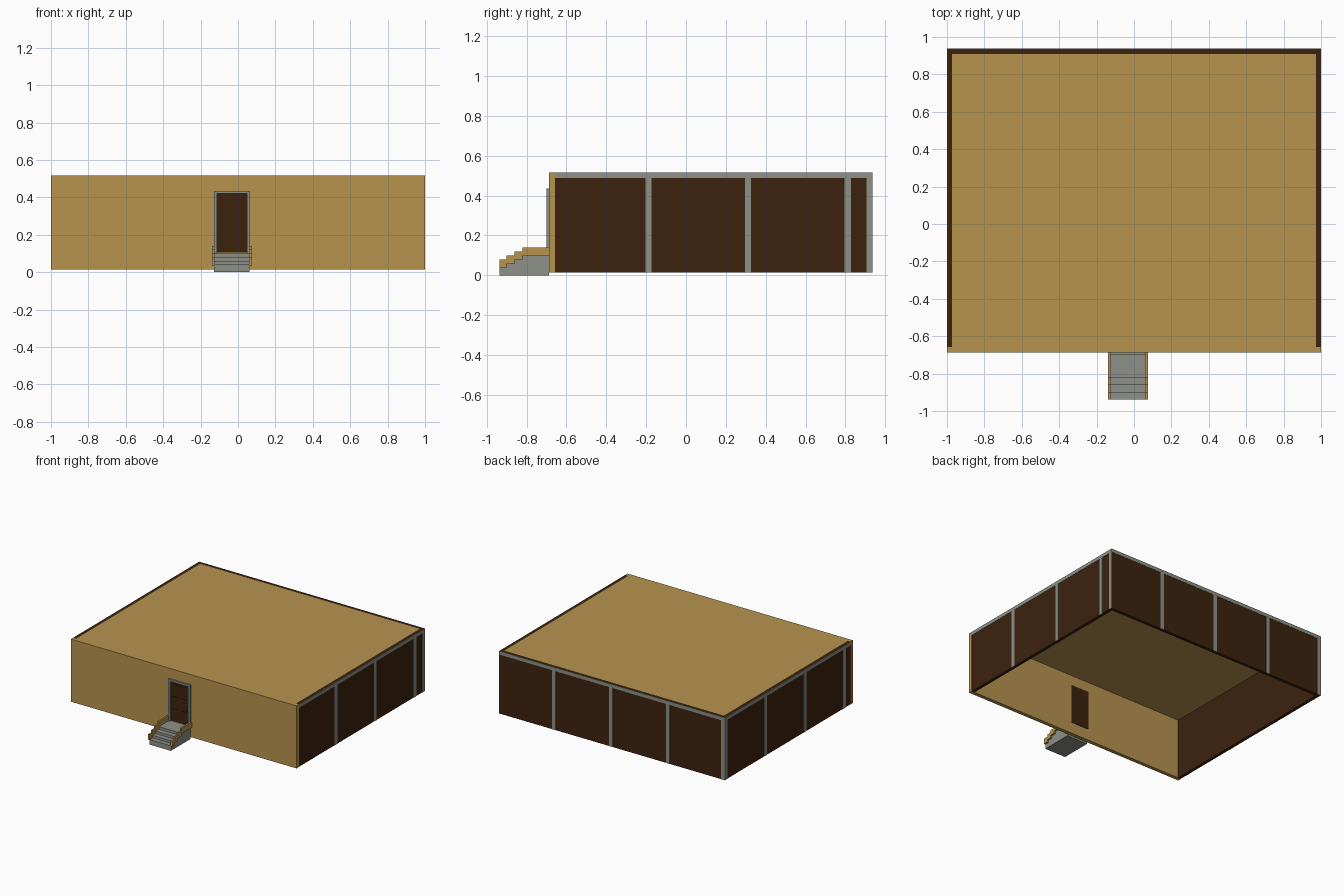
import bpy, bmesh

if "Cube" in bpy.data.objects:
    bpy.data.objects.remove(bpy.data.objects["Cube"])

def material(name, rgb):
    m = bpy.data.materials.new(name)
    m.diffuse_color = (*rgb, 1)
    m.use_nodes = True
    m.node_tree.nodes["Principled BSDF"].inputs["Base Color"].default_value = m.diffuse_color
    return m

TAN = material("tan", (0.47, 0.295, 0.078))
GREY = material("grey", (0.27, 0.283, 0.243))
BROWN = material("dark brown", (0.046, 0.016, 0.0045))

def finish(name, bm, mat):
    bmesh.ops.recalc_face_normals(bm, faces=bm.faces)
    me = bpy.data.meshes.new(name)
    bm.to_mesh(me)
    bm.free()
    me.materials.append(mat)
    ob = bpy.data.objects.new(name, me)
    bpy.context.collection.objects.link(ob)
    return ob

def box(name, mat, x0, x1, y0, y1, z0, z1):
    bm = bmesh.new()
    bmesh.ops.create_cube(bm, size=1)
    for v in bm.verts:
        v.co = (x1 if v.co.x > 0 else x0, y1 if v.co.y > 0 else y0, z1 if v.co.z > 0 else z0)
    return finish(name, bm, mat)

def extrude_x(name, mat, profile, x0, x1):
    """Extrude a (y, z) outline between two x positions."""
    bm = bmesh.new()
    f = bm.faces.new([bm.verts.new((x0, y, z)) for y, z in profile])
    r = bmesh.ops.extrude_face_region(bm, geom=[f])
    verts = [g for g in r["geom"] if isinstance(g, bmesh.types.BMVert)]
    bmesh.ops.translate(bm, verts=verts, vec=(x1 - x0, 0, 0))
    return finish(name, bm, mat)

# Overall sizes
Z0, Z1 = 0.015, 0.516
F, B = -0.687, 0.937      # front and back
T, E = 0.025, 0.002       # wall thickness, trim thickness
W = 1 - E

# Walls and roof (open underneath)
box("front_wall", TAN, -1, 1, F, F + 0.03, Z0, Z1)
box("left_wall", BROWN, -W, -W + T, F + 0.03, B - E, Z0, Z1)
box("right_wall", BROWN, W - T, W, F + 0.03, B - E, Z0, Z1)
box("back_wall", BROWN, -W + T, W - T, B - E - T, B - E, Z0, Z1)
box("roof", TAN, -W + T, W - T, F + 0.03, B - E - T, Z1 - 0.015, Z1)

# Grey top beams and posts laid on the walls
ZB = Z1 - 0.028
for side, name in ((-1, "left"), (1, "right")):
    xa, xb = sorted((side * W, side * 1.0))
    box(name + "_beam", GREY, xa, xb, F + 0.03, B, ZB, Z1)
    centres = (-0.188, 0.311, 0.812, 0.921) if side > 0 else (-0.578, -0.079, 0.421, 0.921)
    for c in centres:
        box(name + "_post", GREY, xa, xb, c - 0.016, c + 0.016, Z0, ZB)
box("back_beam", GREY, -W, W, B - E, B, ZB, Z1)
for c in (-0.982, -0.495, 0.01, 0.515):
    box("back_post", GREY, c - 0.016, c + 0.016, B - E, B, Z0, ZB)

# Door with frame, raised panels and handle
DX0, DX1, DZ0, DZ1 = -0.112, 0.048, 0.105, 0.42
box("door", BROWN, DX0, DX1, F - 0.004, F + 0.033, DZ0, DZ1)
box("frame_left", GREY, DX0 - 0.016, DX0, F - 0.014, F, 0.1, DZ1)
box("frame_right", GREY, DX1, DX1 + 0.016, F - 0.014, F, 0.1, DZ1)
box("frame_top", GREY, DX0 - 0.016, DX1 + 0.016, F - 0.014, F, DZ1, DZ1 + 0.015)
for i in range(2):
    for j in range(3):
        x, z = DX0 + 0.015 + i * 0.07, DZ0 + 0.02 + j * 0.097
        box("door_panel", BROWN, x, x + 0.06, F - 0.007, F - 0.004, z, z + 0.082)
box("door_handle", BROWN, DX1 - 0.012, DX1 - 0.006, F - 0.012, F - 0.004, 0.22, 0.25)

# Steps and stepped side rails
YS = (-0.937, -0.9, -0.862, -0.822, F)

def stair_line(z, rise=0.02):
    pts = []
    for i in range(4):
        pts += [(YS[i], z + rise * i), (YS[i + 1], z + rise * i)]
    return pts

extrude_x("steps", GREY, [(YS[0], 0)] + stair_line(0.04) + [(F, 0)], -0.127, 0.061)
rail = stair_line(0.08) + stair_line(0.036)[::-1]
extrude_x("rail_left", TAN, rail, -0.14, -0.126)
extrude_x("rail_right", TAN, rail, 0.06, 0.074)
